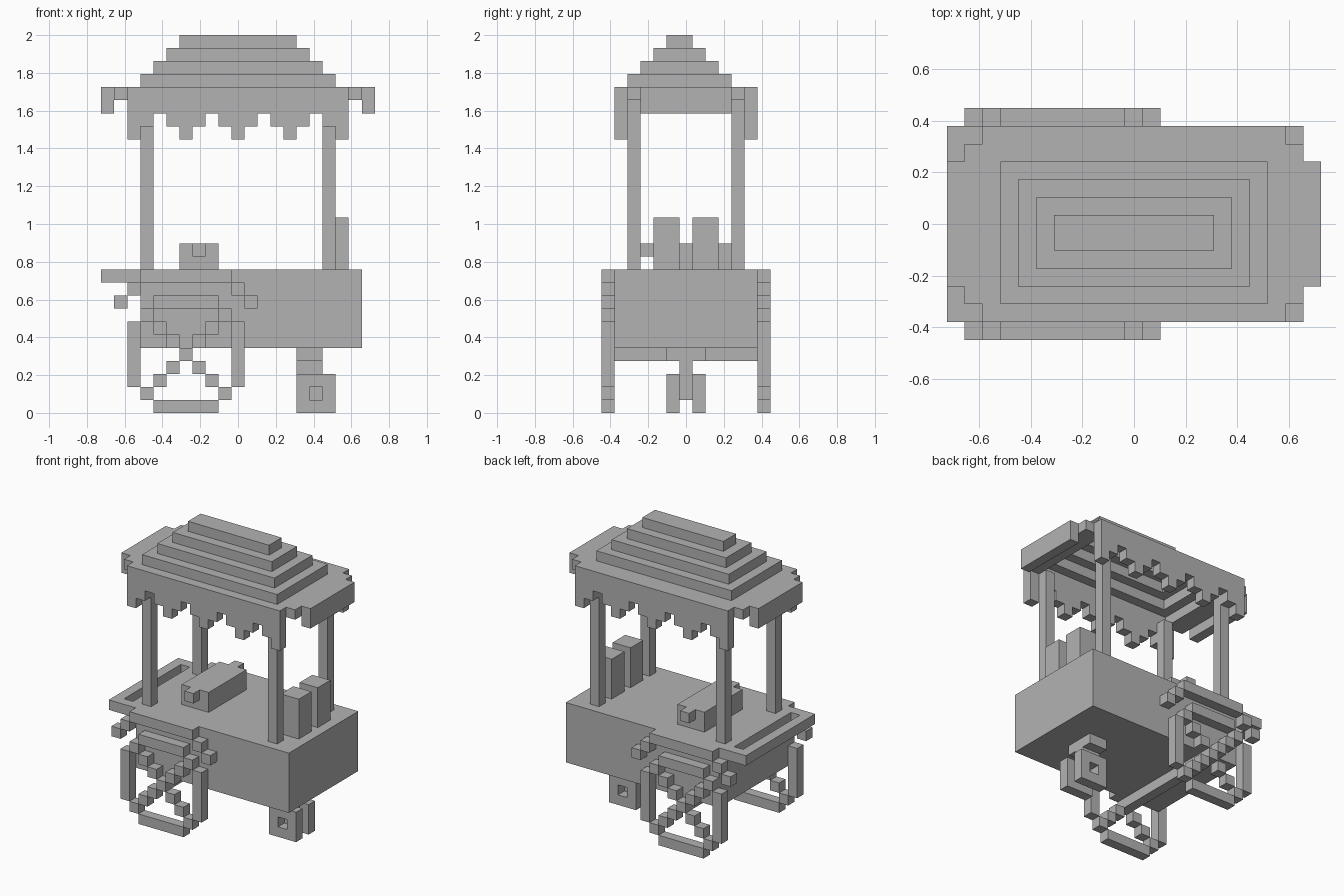
import bpy
import bmesh
from mathutils import Matrix, Vector

U = 2 / 29                      # size of one block
ORIGIN = Vector((10.5, 6.5, 0))  # block coordinates of the centre of the base

cube = bpy.data.objects.get("Cube")
if cube:
    bpy.data.objects.remove(cube, do_unlink=True)

GREY = (0.45, 0.45, 0.45, 1)
grey = bpy.data.materials.new("plain_grey")
grey.use_nodes = True
grey.diffuse_color = GREY
grey.node_tree.nodes["Principled BSDF"].inputs["Base Color"].default_value = GREY


def part(name, *boxes):
    """One object made of blocks, each given as (x0, x1, y0, y1, z0, z1)."""
    bm = bmesh.new()
    for x0, x1, y0, y1, z0, z1 in boxes:
        lo, hi = Vector((x0, y0, z0)), Vector((x1, y1, z1))
        centre = ((lo + hi) / 2 - ORIGIN) * U
        size = (hi - lo) * U
        bmesh.ops.create_cube(
            bm, size=1, matrix=Matrix.Translation(centre) @ Matrix.Diagonal((*size, 1)))
    mesh = bpy.data.meshes.new(name)
    bm.to_mesh(mesh)
    bm.free()
    mesh.materials.append(grey)
    obj = bpy.data.objects.new(name, mesh)
    bpy.context.collection.objects.link(obj)
    return obj


def ring(outer, inner, z):
    """Four blocks forming a flat frame one block high."""
    a, b, c, d = outer
    e, f, g, h = inner
    return [(a, b, c, g, z, z + 1), (a, b, h, d, z, z + 1),
            (a, e, g, h, z, z + 1), (f, b, g, h, z, z + 1)]


def mirrored(x0, x1, y0, y1, z0, z1, axis=6.5):
    """A block and its reflection in x about the wheel centre."""
    return [(x0, x1, y0, y1, z0, z1),
            (2 * axis - x1, 2 * axis - x0, y0, y1, z0, z1)]


# Cart body and push handle
part("cart_body", (3, 20, 1, 12, 5, 11))
part("push_handle", *ring((0, 3, 1, 12), (1, 2, 2, 11), 10))

# Large spoked wheels, with stepped mudguards above
for side, y in (("right", 0), ("left", 12)):
    w = y + 1
    rim = [(4, 9, y, w, 0, 1), (4, 9, y, w, 8, 9)]
    rim += mirrored(3, 4, y, w, 1, 2)
    rim += mirrored(2, 3, y, w, 2, 7)
    rim += mirrored(3, 4, y, w, 7, 8)
    part(side + "_wheel_rim", *rim)
    spokes = [(6, 7, y, w, 4, 5)]
    for step in (1, 2):
        for z in (4 - step, 4 + step):
            spokes += mirrored(6 - step, 7 - step, y, w, z, z + 1)
    part(side + "_wheel_spokes", *spokes)
    guard = [(3, 10, y, w, 10, 11)]
    for step in (1, 2):
        guard += mirrored(3 - step, 4 - step, y, w, 10 - step, 11 - step)
    part(side + "_mudguard", *guard)
part("wheel_axle", (6, 7, 1, 12, 4, 5))

# Small twin caster wheels with a square hub hole
for side, y in (("right", 5), ("left", 7)):
    part(side + "_caster_wheel", *[
        (x, x + 1, y, y + 1, z, z + 1)
        for x in (15, 16, 17) for z in range(3) if (x, z) != (16, 1)])
part("caster_fork", (15, 17, 5, 8, 4, 5), (15, 17, 6, 7, 2, 4), (16, 17, 6, 7, 1, 2))

# Goods on the counter
part("counter_machine", (6, 9, 4, 10, 11, 13), (7, 8, 3, 4, 12, 13), (7, 8, 10, 11, 12, 13))
part("tall_box_right", (17, 19, 4, 6, 11, 15))
part("tall_box_left", (17, 19, 7, 9, 11, 15))

# Canopy posts
for x in (3, 17):
    for y in (2, 10):
        part("canopy_post", (x, x + 1, y, y + 1, 11, 24))

# Hollow stepped roof
tiers = [(3, 18, 2, 10), (4, 17, 3, 9), (5, 16, 4, 8), (6, 15, 5, 7)]
for i in range(3):
    part("roof_tier", *ring(tiers[i], tiers[i + 1], 25 + i))
part("roof_cap", (*tiers[3], 28, 29))

# Eaves with stepped corners and drooping end flaps
part("eaves", *ring((2, 19, 2, 11), tiers[0], 24),
     (1, 2, 2, 11, 24, 25), (19, 20, 2, 11, 24, 25))
part("end_flaps", (0, 1, 3, 10, 23, 25), (20, 21, 3, 10, 23, 25))

# Scalloped valances along both long sides
for side, y in (("front", 1), ("back", 11)):
    blocks = [(2, 19, y, y + 1, 23, 25)]
    for x in range(2, 19):
        drop = abs((x - 2) % 4 - 2)
        if drop:
            blocks.append((x, x + 1, y, y + 1, 23 - drop, 23))
    part(side + "_valance", *blocks)
